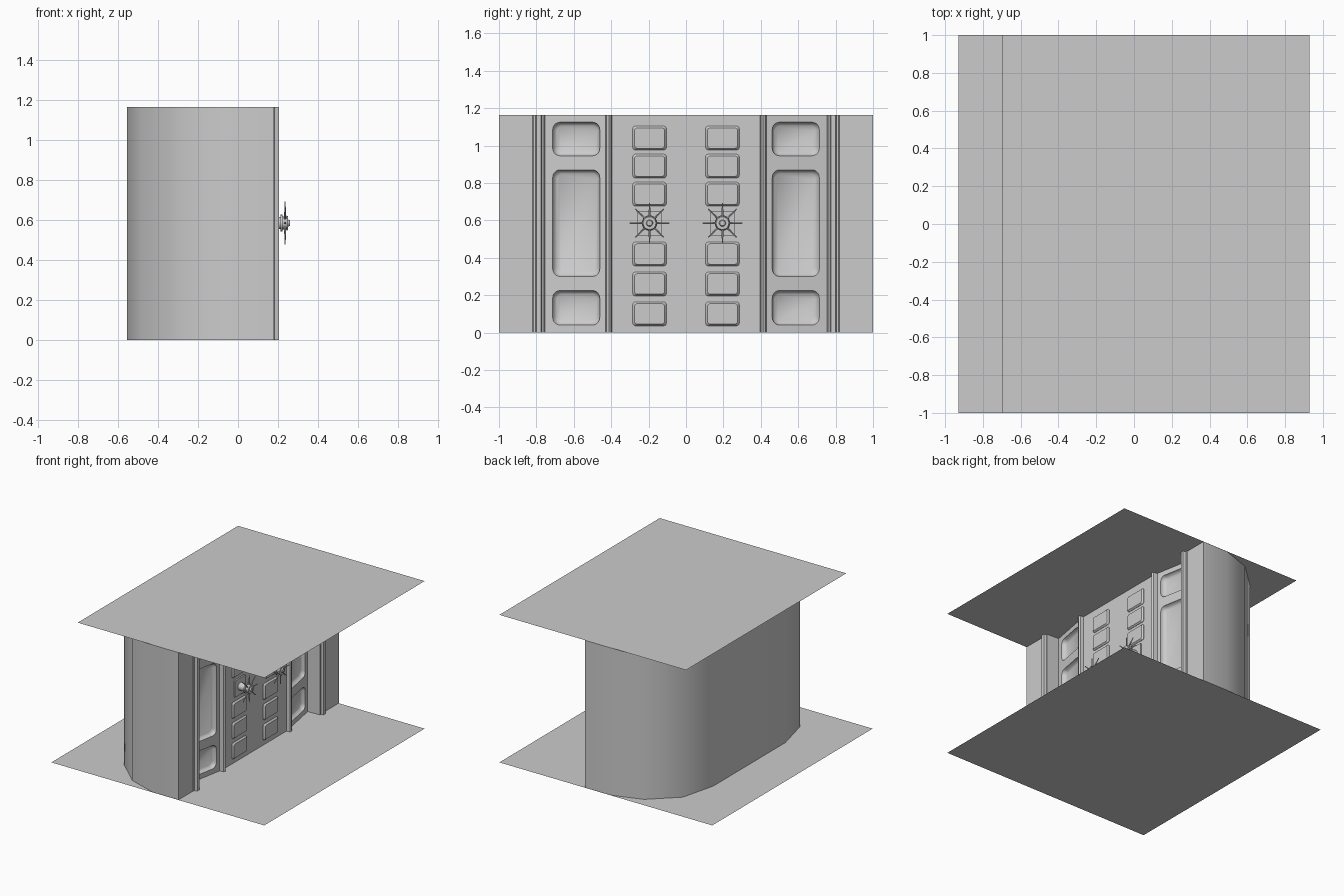
import bpy, bmesh, math
from mathutils import Matrix, Vector

if "Cube" in bpy.data.objects:
    bpy.data.objects.remove(bpy.data.objects["Cube"])

H = 1.165
grey = bpy.data.materials.new("hull_grey")
grey.diffuse_color = (0.6, 0.6, 0.6, 1)
grey.use_nodes = True
grey.node_tree.nodes["Principled BSDF"].inputs["Base Color"].default_value = grey.diffuse_color


def finish(bm, name):
    bmesh.ops.recalc_face_normals(bm, faces=bm.faces[:])
    me = bpy.data.meshes.new(name)
    bm.to_mesh(me)
    bm.free()
    me.materials.append(grey)
    ob = bpy.data.objects.new(name, me)
    bpy.context.collection.objects.link(ob)
    return ob


def smooth(ob, angle=40):
    bpy.ops.object.select_all(action='DESELECT')
    ob.select_set(True)
    bpy.context.view_layer.objects.active = ob
    bpy.ops.object.shade_smooth_by_angle(angle=math.radians(angle))


def frame(origin, normal):
    # local z = outward normal, local y = up
    n = Vector(normal).normalized()
    v = Vector((0, 0, 1))
    m = Matrix((v.cross(n), v, n)).transposed().to_4x4()
    m.translation = origin
    return m


def loft(bm, m, rings):
    # rounded rectangles (half width, half height, radius, depth) joined up
    loops = []
    for w, h, r, d in rings:
        pts = []
        for i, (sx, sy) in enumerate(((1, 1), (-1, 1), (-1, -1), (1, -1))):
            for k in range(6):
                a = math.pi / 2 * (i + k / 5)
                pts.append(m @ Vector((sx * (w - r) + r * math.cos(a),
                                       sy * (h - r) + r * math.sin(a), d)))
        loops.append([bm.verts.new(p) for p in pts])
    n = len(loops[0])
    for a, b in zip(loops, loops[1:]):
        for i in range(n):
            bm.faces.new((a[i], a[(i + 1) % n], b[(i + 1) % n], b[i]))
    bm.faces.new(loops[0])
    bm.faces.new(loops[-1])


def cone(bm, m, r1, r2, d0, d1, seg=20):
    bmesh.ops.create_cone(bm, cap_ends=True, segments=seg, radius1=r1, radius2=r2,
                          depth=d1 - d0, matrix=m @ Matrix.Translation((0, 0, (d0 + d1) / 2)))


# floor and ceiling sheets
def sheet(name, x0, x1, z):
    bm = bmesh.new()
    bm.faces.new([bm.verts.new(p) for p in ((x0, -1, z), (x1, -1, z), (x1, 1, z), (x0, 1, z))])
    ob = finish(bm, name)
    if ob.data.polygons[0].normal.z < 0:
        ob.data.flip_normals()


sheet("floor_sheet", -0.93, 0.93, 0)
sheet("ceiling_sheet", -0.70, 0.93, H)

# wall: mirrored plan outline, ribs and posts in front, rounded back
half = [(0.145, 0.395), (0.172, 0.40), (0.18, 0.412), (0.172, 0.425), (0.14, 0.43),
        (0.08, 0.755), (0.185, 0.76), (0.185, 0.77), (0.205, 0.775), (0.205, 0.80),
        (0.185, 0.805), (0.185, 0.815), (0.18, 0.82), (0.18, 1), (-0.04, 1),
        (-0.28, 0.92), (-0.485, 0.73), (-0.555, 0.45)]
outline = half + [(x, -y) for x, y in reversed(half)]
bm = bmesh.new()
base = bm.faces.new([bm.verts.new((x, y, 0.001)) for x, y in outline])
ext = bmesh.ops.extrude_face_region(bm, geom=[base])
bmesh.ops.translate(bm, vec=(0, 0, H - 0.002),
                    verts=[g for g in ext["geom"] if isinstance(g, bmesh.types.BMVert)])
wall = finish(bm, "wall")

# window recesses cut into the slanted side panels
bm = bmesh.new()
for s in (-1, 1):
    for z0, z1 in ((0.04, 0.225), (0.30, 0.87), (0.945, 1.125)):
        m = frame((0.111, s * 0.587, (z0 + z1) / 2), (0.983, s * 0.18, 0))
        h = (z1 - z0) / 2
        loft(bm, m, [(0.131, h + 0.003, 0.043, 0.03), (0.128, h, 0.04, 0),
                     (0.122, h - 0.006, 0.036, -0.02), (0.108, h - 0.02, 0.03, -0.032)])
cutter = finish(bm, "window_cutter")
mod = wall.modifiers.new("windows", 'BOOLEAN')
mod.operation = 'DIFFERENCE'
mod.solver = 'EXACT'
mod.object = cutter
bpy.context.view_layer.objects.active = wall
wall.select_set(True)
bpy.ops.object.modifier_apply(modifier=mod.name)
bpy.data.objects.remove(cutter)
smooth(wall)

# raised pads in two columns, with the valve wheels in the middle row
bm = bmesh.new()
for s in (-1, 1):
    for z in (0.10, 0.26, 0.42, 0.74, 0.89, 1.04):
        m = frame((0.145, s * 0.195, z), (1, 0, 0))
        loft(bm, m, [(0.09, 0.064, 0.015, -0.005), (0.09, 0.064, 0.015, 0.002),
                     (0.08, 0.055, 0.015, 0.014)])
smooth(finish(bm, "wall_pads"), 25)

for s, side in ((-1, "front"), (1, "back")):
    m = frame((0.145, s * 0.195, 0.585), (1, 0, 0))
    bm = bmesh.new()
    loft(bm, m, [(0.065, 0.065, 0.003, -0.005), (0.065, 0.065, 0.003, 0.012)])
    cone(bm, m, 0.03, 0.03, 0, 0.075)
    cone(bm, m, 0.042, 0.042, 0.068, 0.078)
    cone(bm, m, 0.032, 0.032, 0.078, 0.098)
    cone(bm, m, 0.038, 0.034, 0.098, 0.105)
    cone(bm, m, 0.018, 0.014, 0.105, 0.114)
    # eight slightly swept spokes
    for k in range(8):
        spin = Matrix.Rotation(math.radians(45 * k + 8), 4, 'Z')
        lean = Matrix.Rotation(math.radians(90), 4, 'Y') @ Matrix.Rotation(math.radians(8), 4, 'X')
        cone(bm, m @ Matrix.Translation((0, 0, 0.09)) @ spin @ lean, 0.006, 0.003, 0.02, 0.108, 6)
    smooth(finish(bm, side + "_valve_wheel"), 40)
